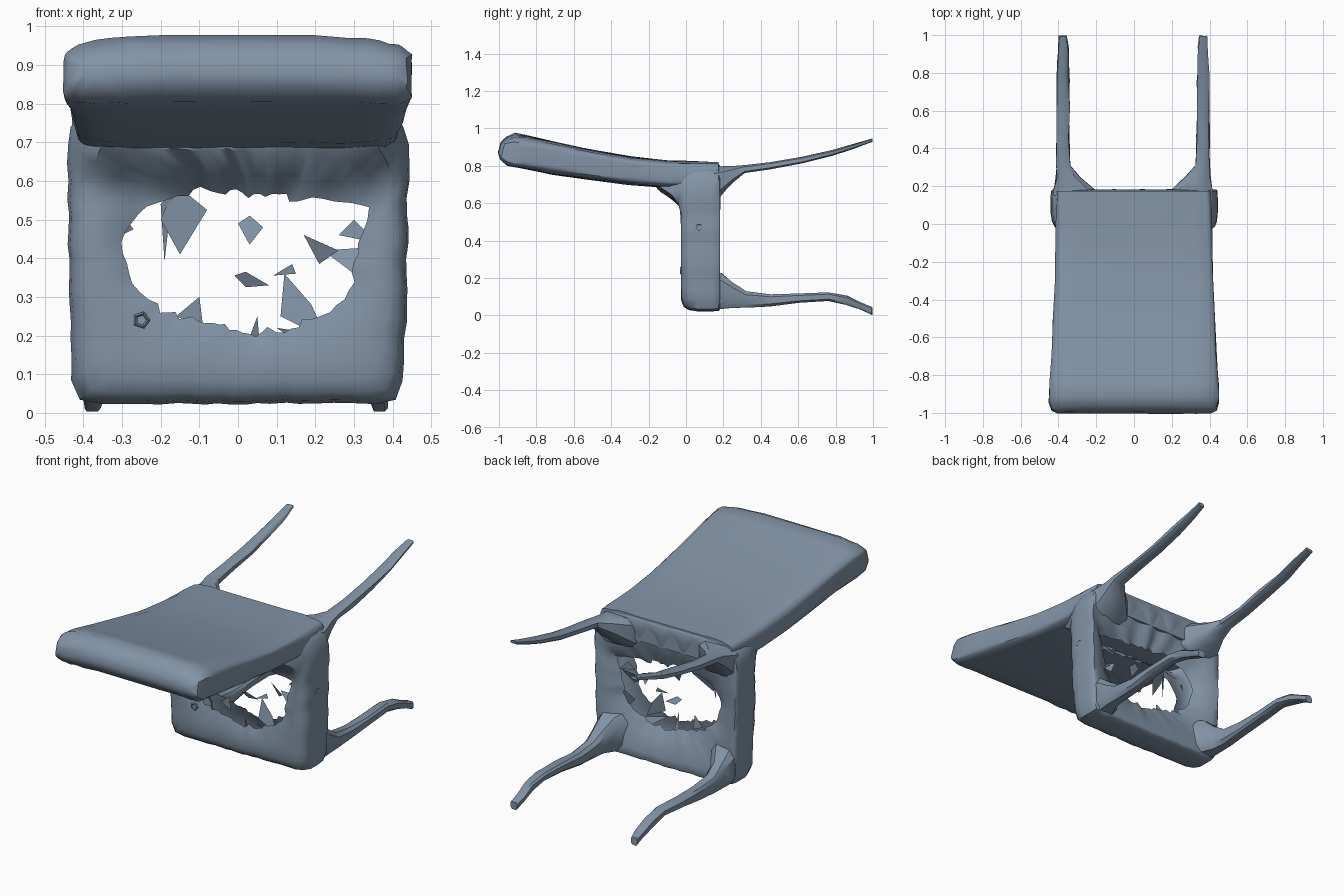
import bpy, math, random
from mathutils import Vector

random.seed(4)

# Slate blue-grey for the whole chair
slate = bpy.data.materials.new("slate")
slate.diffuse_color = (0.225, 0.295, 0.385, 1)


def make(name, verts, faces, angle=40):
    me = bpy.data.meshes.new(name)
    me.from_pydata([tuple(v) for v in verts], [], faces)
    me.materials.append(slate)
    ob = bpy.data.objects.new(name, me)
    bpy.context.collection.objects.link(ob)
    bpy.ops.object.select_all(action='DESELECT')
    ob.select_set(True)
    bpy.context.view_layer.objects.active = ob
    bpy.ops.object.mode_set(mode='EDIT')
    bpy.ops.mesh.select_all(action='SELECT')
    bpy.ops.mesh.normals_make_consistent(inside=False)
    bpy.ops.object.mode_set(mode='OBJECT')
    if angle:
        bpy.ops.object.shade_smooth_by_angle(angle=math.radians(angle))
    return ob


def loft(name, rings, caps=True, angle=40):
    n, m = len(rings[0]), len(rings)
    verts = [p for r in rings for p in r]
    faces = [(i * n + j, i * n + (j + 1) % n, (i + 1) * n + (j + 1) % n, (i + 1) * n + j)
             for i in range(m - 1) for j in range(n)]
    if caps:
        faces += [tuple(range(n)), tuple(range((m - 1) * n, m * n))]
    return make(name, verts, faces, angle)


def super_pt(a, rx, rz, k):
    c, s = math.cos(a), math.sin(a)
    return (math.copysign(abs(c) ** k, c) * rx, math.copysign(abs(s) ** k, s) * rz)


def smooth(t):
    t = max(0, min(1, t))
    return t * t * (3 - 2 * t)


def wobble(d):
    return random.uniform(-d, d)


# Backrest: curved slab with a rounded free end (y, z, half width, half thickness, tilt)
sections = [(-0.998, 0.90, 0.41, 0.025, -15), (-0.980, 0.897, 0.437, 0.058, -15),
            (-0.935, 0.89, 0.452, 0.088, -14), (-0.86, 0.874, 0.450, 0.088, -14),
            (-0.70, 0.838, 0.438, 0.086, -11), (-0.50, 0.803, 0.428, 0.080, -9),
            (-0.30, 0.774, 0.420, 0.076, -7), (-0.10, 0.755, 0.414, 0.074, -4),
            (0.02, 0.751, 0.412, 0.073, -1), (0.10, 0.751, 0.412, 0.071, 0),
            (0.175, 0.751, 0.405, 0.069, 0)]
rings = []
for y, z, w, h, tilt in sections:
    ring = []
    for j in range(40):
        x, d = super_pt(2 * math.pi * (j + 0.5) / 40, w, h, 0.32)
        d += wobble(0.003)
        sag = -0.02 * smooth((-y - 0.75) / 0.2) * (x / 0.45) ** 4
        t = math.radians(tilt)
        ring.append((x + wobble(0.003), y - d * math.sin(t), z + d * math.cos(t) + sag))
    rings.append(ring)
loft("backrest", rings)

# Seat: upright hollow shell torn through front and back, hole radius every 22.5 degrees
N = 72
reach = [0.28, 0.34, 0.21, 0.17, 0.165, 0.19, 0.23, 0.30,
         0.32, 0.28, 0.22, 0.18, 0.19, 0.20, 0.23, 0.28]
outer, hole = [], []
for j in range(N):
    a = 2 * math.pi * (j + 0.5) / N
    c, s = math.cos(a), math.sin(a)
    # ray from the hole centre to a rounded rectangle, softer at the top corners
    n = 8 if s > 0 else 18
    r = (abs(c / 0.437) ** n + abs(s / 0.393) ** n) ** (-1 / n)
    outer.append(Vector((c * r * (1 + 0.045 * s * r) + wobble(0.004),
                         0.417 + s * r + wobble(0.003))))
    f = a / (2 * math.pi) * 16
    i = int(f)
    r = reach[i] + (reach[(i + 1) % 16] - reach[i]) * (f - i) + wobble(0.012)
    hole.append(Vector((0.02 + c * r, 0.40 + s * r)))

# (blend hole to rim, y, pulled forward under the backrest)
profile = [(0, -0.01, 1), (0.2, -0.022, 1), (0.45, -0.028, 1), (0.7, -0.025, 1),
           (0.87, -0.012, 0.8), (0.96, 0.015, 0.3), (1, 0.06, 0), (1, 0.14, 0),
           (0.985, 0.175, 0), (0.94, 0.182, 0), (0.75, 0.178, 0), (0.5, 0.168, 0),
           (0.25, 0.148, 0), (0, 0.12, 0)]
rings = []
for t, y, pull in profile:
    ring = []
    for h, o in zip(hole, outer):
        p = h.lerp(o, t)
        fwd = 0.13 * pull * smooth((p.y - 0.57) / 0.13) * smooth((0.44 - abs(p.x)) / 0.1)
        fold = 0.008 * math.sin(p.x * 45) * smooth((p.y - 0.5) / 0.1) * (t < 0.8)
        ring.append((p.x, y - fwd + fold, p.y))
    rings.append(ring)
loft("seat_shell", rings, caps=False, angle=50)

# Legs: thin faceted sticks flaring into the seat (x, y, z, half width, half height)
upper = [(0.30, 0.15, 0.71, 0.125, 0.090), (0.305, 0.18, 0.715, 0.115, 0.086),
         (0.337, 0.25, 0.755, 0.066, 0.045), (0.363, 0.31, 0.782, 0.038, 0.022),
         (0.367, 0.45, 0.80, 0.034, 0.020), (0.364, 0.62, 0.83, 0.034, 0.018),
         (0.368, 0.78, 0.868, 0.031, 0.016), (0.363, 0.90, 0.905, 0.028, 0.013),
         (0.367, 0.995, 0.936, 0.022, 0.009)]
lower = [(0.33, 0.14, 0.135, 0.085, 0.105), (0.345, 0.19, 0.13, 0.070, 0.100),
         (0.36, 0.25, 0.107, 0.045, 0.070), (0.365, 0.32, 0.085, 0.036, 0.046),
         (0.362, 0.45, 0.080, 0.034, 0.034), (0.368, 0.60, 0.092, 0.034, 0.026),
         (0.364, 0.76, 0.100, 0.032, 0.024), (0.366, 0.86, 0.080, 0.029, 0.026),
         (0.363, 0.94, 0.048, 0.025, 0.020), (0.367, 0.995, 0.024, 0.022, 0.022)]
for tag, path in (("upper_leg", upper), ("lower_leg", lower)):
    for side, s in (("left", -1), ("right", 1)):
        shift = -0.01 if s < 0 else 0
        rings = []
        for x, y, z, rx, rz in path:
            ring = []
            for j in range(8):
                dx, dz = super_pt(2 * math.pi * (j + 0.5) / 8, rx, rz, 0.6)
                ring.append((s * (x + dx) + shift + wobble(0.004), y + wobble(0.004), z + dz))
            rings.append(ring)
        loft(f"{tag}_{side}", rings, angle=35)

# Loose torn scraps in the hole, outlined in x and z
scraps = [
    [(0.0, 0.49), (0.03, 0.51), (0.065, 0.48), (0.03, 0.435)],
    [(-0.01, 0.355), (0.02, 0.365), (0.08, 0.33), (0.02, 0.325)],
    [(0.12, 0.36), (0.19, 0.28), (0.23, 0.19), (0.11, 0.25)],
    [(0.09, 0.355), (0.14, 0.385), (0.15, 0.36)],
    [(-0.08, 0.525), (-0.16, 0.59), (-0.20, 0.50), (-0.15, 0.41)],
    [(-0.20, 0.54), (-0.17, 0.57), (-0.19, 0.39)],
    [(0.17, 0.46), (0.26, 0.42), (0.21, 0.385)],
    [(0.22, 0.42), (0.37, 0.43), (0.30, 0.36)],
    [(0.26, 0.46), (0.30, 0.50), (0.36, 0.44)],
    [(0.28, 0.28), (0.38, 0.36), (0.34, 0.21)],
    [(-0.16, 0.25), (-0.10, 0.30), (-0.09, 0.22)],
    [(0.02, 0.17), (0.06, 0.13), (0.05, 0.25)],
    [(0.10, 0.22), (0.20, 0.15), (0.23, 0.20)],
    [(-0.30, 0.46), (-0.27, 0.475), (-0.29, 0.50)]]
verts, faces = [], []
for pts in scraps:
    base = len(verts)
    y0, sx, sz = random.uniform(0.0, 0.08), wobble(0.5), wobble(0.5)
    cx, cz = pts[0]
    verts += [(x, y0 + sx * (x - cx) + sz * (z - cz), z) for x, z in pts]
    faces.append(tuple(range(base, len(verts))))
make("torn_scraps", verts, faces, angle=0)

# Small five-sided chips on the seat surface
for i, (loc, rot) in enumerate([((0.436, 0.07, 0.47), (0, math.pi / 2, 0)),
                                ((0.429, 0.06, 0.28), (0, math.pi / 2, 0)),
                                ((-0.25, -0.027, 0.24), (math.pi / 2, 0, 0))]):
    bpy.ops.mesh.primitive_torus_add(major_segments=5, minor_segments=4, major_radius=0.018,
                                     minor_radius=0.005, location=loc, rotation=rot)
    bpy.context.object.name = f"chip_{i + 1}"
    bpy.context.object.data.materials.append(slate)
